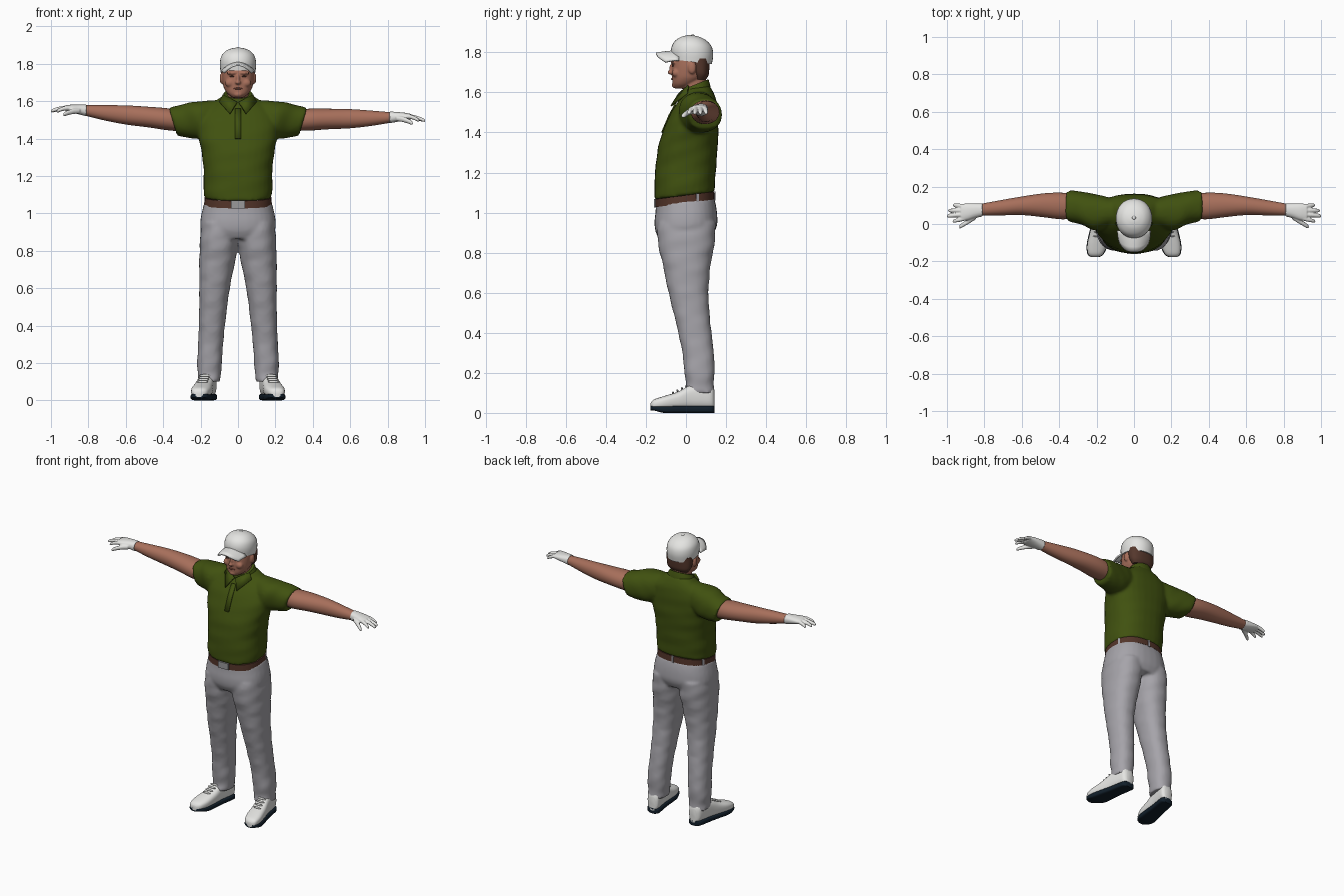
import bpy, bmesh, math
from mathutils import Matrix, Vector

if "Cube" in bpy.data.objects:
    bpy.data.objects.remove(bpy.data.objects["Cube"])


def material(name, *rgb):
    m = bpy.data.materials.new(name)
    m.use_nodes = True
    m.diffuse_color = (*rgb, 1)
    shader = m.node_tree.nodes["Principled BSDF"]
    shader.inputs["Base Color"].default_value = (*rgb, 1)
    shader.inputs["Roughness"].default_value = 0.8
    return m


OLIVE = material("olive cloth", .052, .083, .005)
GREY = material("grey cloth", .38, .37, .40)
WHITE = material("white", .78, .78, .76)
SKIN = material("skin", .39, .16, .105)
LIP = material("lip", .27, .09, .06)
HAIR = material("brown hair", .09, .038, .025)
LEATHER = material("brown leather", .085, .034, .022)
RUBBER = material("navy rubber", .006, .014, .024)
METAL = material("metal", .32, .32, .33)


def spline(rows, steps):
    """Smoothly fill in cross-sections between the given ones."""
    rows = [Vector(r) for r in rows]
    out = []
    for i in range(len(rows) - 1):
        a, b = rows[max(i - 1, 0)], rows[i]
        c, d = rows[i + 1], rows[min(i + 2, len(rows) - 1)]
        for k in range(steps):
            t = k / steps
            out.append(b + (c - a) * t / 2 + (a - b * 2.5 + c * 2 - d / 2) * t**2
                       + (b * 1.5 - a / 2 - c * 1.5 + d / 2) * t**3)
    return out + [rows[-1]]


def loft(bm, axis, rows, power=2.3, slant=0, fold=0, sides=32, steps=4):
    """Closed skin over rows of (position, low, high, low, high) along an axis."""
    rings = []
    for t, a0, a1, b0, b1 in spline(rows, steps):
        ring = []
        for i in range(sides):
            ang = math.tau * i / sides
            c, s = math.cos(ang), math.sin(ang)
            r = 1 + fold * (math.sin(2 * ang + 45 * t) + math.sin(3 * ang - 70 * t))
            a = (a0 + a1) / 2 + r * (a1 - a0) / 2 * math.copysign(abs(c) ** (2 / power), c)
            db = r * (b1 - b0) / 2 * math.copysign(abs(s) ** (2 / power), s)
            b, u = (b0 + b1) / 2 + db, t + slant * db
            co = {"x": (u, a, b), "y": (a, u, b), "z": (a, b, u)}[axis]
            ring.append(bm.verts.new(co))
        rings.append(ring)
    for lo, hi in zip(rings, rings[1:]):
        for i in range(sides):
            j = (i + 1) % sides
            bm.faces.new((lo[i], lo[j], hi[j], hi[i]))
    bm.faces.new(rings[0])
    bm.faces.new(rings[-1])


def column(rows):
    """Rows of (z, half width, back, front) centred on x = 0."""
    return [(z, -w, w, y0, y1) for z, w, y0, y1 in rows]


def ball(bm, loc, size):
    m = Matrix.Translation(loc) @ Matrix.Diagonal((*size, 1))
    bmesh.ops.create_uvsphere(bm, u_segments=20, v_segments=12, radius=1, matrix=m)


def box(bm, loc, size, turn=0):
    m = Matrix.Translation(loc) @ Matrix.Rotation(turn, 4, "Z") @ Matrix.Diagonal((*size, 1))
    bmesh.ops.create_cube(bm, size=1, matrix=m)


def finish(name, bm, mat, voxel=0, side=1, lift=0, thick=0):
    for v in bm.verts:
        v.co.z += lift * (v.co.x - .35)
        v.co.x *= side
    bmesh.ops.recalc_face_normals(bm, faces=bm.faces)
    me = bpy.data.meshes.new(name)
    bm.to_mesh(me)
    bm.free()
    me.materials.append(mat)
    me.shade_smooth()
    me.set_sharp_from_angle(angle=math.radians(45))
    ob = bpy.data.objects.new(name, me)
    bpy.context.collection.objects.link(ob)
    if thick:
        ob.modifiers.new("Thickness", "SOLIDIFY").thickness = thick
    if voxel:
        mod = ob.modifiers.new("Fuse", "REMESH")
        mod.mode, mod.voxel_size, mod.use_smooth_shade = "VOXEL", voxel, True
        mod = ob.modifiers.new("Soften", "SMOOTH")
        mod.factor, mod.iterations = .5, 3
    return ob


# Shirt: torso and both sleeves fused into one cloth
bm = bmesh.new()
loft(bm, "z", column([(1.085, .181, -.156, .142), (1.14, .184, -.158, .146),
                      (1.25, .185, -.152, .154), (1.34, .197, -.14, .16),
                      (1.42, .214, -.117, .161), (1.5, .215, -.082, .157),
                      (1.55, .19, -.052, .151), (1.59, .135, -.022, .137),
                      (1.625, .085, 0, .118)]), 2.4, .13, .006)
for s in (1, -1):
    sleeve = bmesh.new()
    loft(sleeve, "x", [(.09, 0, .13, 1.46, 1.605), (.2, -.035, .158, 1.405, 1.597),
                       (.28, -.002, .173, 1.402, 1.58), (.348, .012, .18, 1.415, 1.565)],
         2.3, .3, .008)
    for v in sleeve.verts:
        v.co.x *= s
    tmp = bpy.data.meshes.new("sleeve")
    sleeve.to_mesh(tmp)
    sleeve.free()
    bm.from_mesh(tmp)
    bpy.data.meshes.remove(tmp)
finish("shirt", bm, OLIVE, .01)

# Collar band, its two points and the button placket
bm = bmesh.new()
loft(bm, "z", column([(1.58, .1, -.025, .125), (1.61, .09, -.022, .12), (1.64, .076, -.018, .112)]),
     2.1, .4)
finish("collar", bm, OLIVE)
for s, tag in ((1, "left"), (-1, "right")):
    bm = bmesh.new()
    pts = [(.003, -.032, 1.592), (.078, .015, 1.632), (.098, .008, 1.592), (.042, -.071, 1.53)]
    bm.faces.new([bm.verts.new(p) for p in pts])
    finish(tag + "_collar_point", bm, OLIVE, side=s, thick=.008)
bm = bmesh.new()
strip = [[bm.verts.new((x, y, z)) for x in (-.016, .016)]
         for y, z in ((-.047, 1.56), (-.088, 1.485), (-.124, 1.4))]
for p, q in zip(strip, strip[1:]):
    bm.faces.new((p[0], p[1], q[1], q[0]))
finish("placket", bm, OLIVE, thick=.006)

# Trousers: hips and two legs fused
bm = bmesh.new()
loft(bm, "z", column([(.875, .17, -.13, .135), (.92, .2, -.152, .155), (.97, .2, -.157, .156),
                      (1.02, .19, -.152, .15), (1.06, .18, -.15, .14)]), 2.4, .1)
for s in (1, -1):
    leg = [(.1, .094, .218, -.008, .143), (.14, .092, .214, 0, .138), (.2, .086, .219, -.008, .143),
           (.3, .08, .213, -.018, .139), (.45, .064, .208, -.05, .122), (.6, .044, .207, -.087, .112),
           (.75, .014, .207, -.118, .125), (.86, -.002, .203, -.142, .145),
           (.95, 0, .195, -.14, .145)]
    loft(bm, "z", [(z, min(s * a, s * b), max(s * a, s * b), c, d) for z, a, b, c, d in leg],
         2.3, 0, .012)
finish("trousers", bm, GREY, .01)

# Belt, belt loops and buckle
bm = bmesh.new()
loft(bm, "z", column([(1.046, .181, -.154, .143), (1.086, .179, -.153, .141)]), 2.4, .13)
finish("belt", bm, LEATHER)
bm = bmesh.new()
for deg in (25, 90, 155, 238, 302):
    a = math.radians(deg)
    y = .148 * math.sin(a)
    box(bm, (.186 * math.cos(a), y - .005, 1.064 + .13 * y), (.008, .014, .046), a)
finish("belt_loops", bm, GREY)
bm = bmesh.new()
box(bm, (0, -.155, 1.047), (.075, .012, .042))
finish("buckle", bm, METAL)

# Head with neck, brow, nose, cheeks, chin and ears fused
bm = bmesh.new()
loft(bm, "z", column([(1.56, .062, -.01, .1), (1.62, .058, -.015, .1), (1.7, .06, -.01, .1)]))
loft(bm, "z", column([(1.62, .03, -.056, 0), (1.64, .056, -.066, .04), (1.67, .075, -.069, .085),
                      (1.7, .082, -.07, .105), (1.74, .085, -.068, .112), (1.8, .082, -.064, .11)]))
ball(bm, (0, -.076, 1.7), (.015, .016, .011))
ball(bm, (0, -.07, 1.718), (.01, .014, .026))
ball(bm, (0, -.057, 1.636), (.024, .014, .014))
for s in (1, -1):
    ball(bm, (s * .031, -.063, 1.75), (.03, .014, .009))
    ball(bm, (s * .044, -.05, 1.697), (.026, .02, .022))
    ball(bm, (s * .087, .03, 1.722), (.011, .02, .03))
finish("head", bm, SKIN, .005)

bm = bmesh.new()
ball(bm, (0, -.069, 1.667), (.024, .006, .005))
finish("mouth", bm, LIP)
bm = bmesh.new()
for s in (1, -1):
    ball(bm, (s * .032, -.065, 1.732), (.013, .005, .004))
finish("eyes", bm, HAIR)
bm = bmesh.new()
loft(bm, "z", column([(1.665, .066, .045, .1), (1.685, .08, .035, .112), (1.71, .087, .022, .116),
                      (1.77, .09, 0, .12)]))
finish("hair", bm, HAIR)

# Cap crown, top button and curved brim
bm = bmesh.new()
loft(bm, "z", column([(1.753, .093, -.071, .129), (1.8, .097, -.075, .136), (1.84, .089, -.06, .128),
                      (1.868, .064, -.028, .1), (1.881, .034, .004, .067), (1.885, .008, .025, .04)]),
     2.1, -.12)
ball(bm, (0, .033, 1.884), (.01, .01, .005))
finish("cap_crown", bm, WHITE)
bm = bmesh.new()
grid = []
for i in range(17):
    u = i / 8 - 1
    reach = .115 * (1 - .4 * abs(u) ** 3)
    grid.append([bm.verts.new((.09 * u * (1 - .12 * v * v), -.035 - reach * v,
                               1.81 - .046 * u * u - .012 * v * v)) for v in (0, .25, .5, .75, 1)])
for p, q in zip(grid, grid[1:]):
    for k in range(4):
        bm.faces.new((p[k], p[k + 1], q[k + 1], q[k]))
finish("cap_brim", bm, WHITE, thick=.01)


def finger(bm, start, end, r, droop=.006):
    rows = []
    for t, k in ((0, 1), (.35, 1), (.7, .9), (.93, .75), (1, .3)):
        x, y, z = Vector(start).lerp(Vector(end), t)
        z += droop * math.sin(math.pi * t)
        rows.append((x, y - r * k, y + r * k, z - r * k, z + r * k))
    loft(bm, "x", rows, 2, sides=12)


# Arms, gloves and shoes for each side
for s, tag, lift in ((1, "left", -.02), (-1, "right", .06)):
    bm = bmesh.new()
    loft(bm, "x", [(.28, .035, .155, 1.44, 1.55), (.38, .025, .167, 1.443, 1.56),
                   (.48, .036, .164, 1.452, 1.562), (.6, .048, .147, 1.46, 1.562),
                   (.72, .046, .126, 1.476, 1.556), (.83, .046, .106, 1.497, 1.549)], 2.1)
    finish(tag + "_arm", bm, SKIN, side=s, lift=lift)

    bm = bmesh.new()
    loft(bm, "x", [(.81, .04, .111, 1.491, 1.554), (.85, .032, .111, 1.499, 1.552),
                   (.89, .02, .11, 1.507, 1.549), (.925, .018, .107, 1.514, 1.543)])
    for i, tip in enumerate((.97, 1.002, .995, .968)):
        finger(bm, (.9, .031 + .021 * i, 1.53), (tip, .014 + .029 * i, 1.507), .012)
    finger(bm, (.845, .04, 1.518), (.935, -.017, 1.492), .015)
    finish(tag + "_glove", bm, WHITE, .004, side=s, lift=lift)

    shape = [(-.176, .02, .05), (-.16, .041, .067), (-.11, .053, .084), (-.04, .05, .106),
             (.02, .045, .138), (.08, .044, .15), (.128, .041, .14), (.143, .024, .11)]
    mid = lambda y: .178 - .17 * y
    bm = bmesh.new()
    loft(bm, "y", [(y, mid(y) - w, mid(y) + w, .018, top) for y, w, top in shape], 2.7)
    for k in range(4):
        y = -.065 + .022 * k
        ball(bm, (mid(y), y, .1 + .011 * k), (.03, .005, .007))
    finish(tag + "_shoe", bm, WHITE, side=s)
    bm = bmesh.new()
    loft(bm, "y", [(y, mid(y) - w - .003, mid(y) + w + .003, .012 if y < -.15 else 0, .036)
                   for y, w, top in shape], 4)
    finish(tag + "_sole", bm, RUBBER, side=s)
